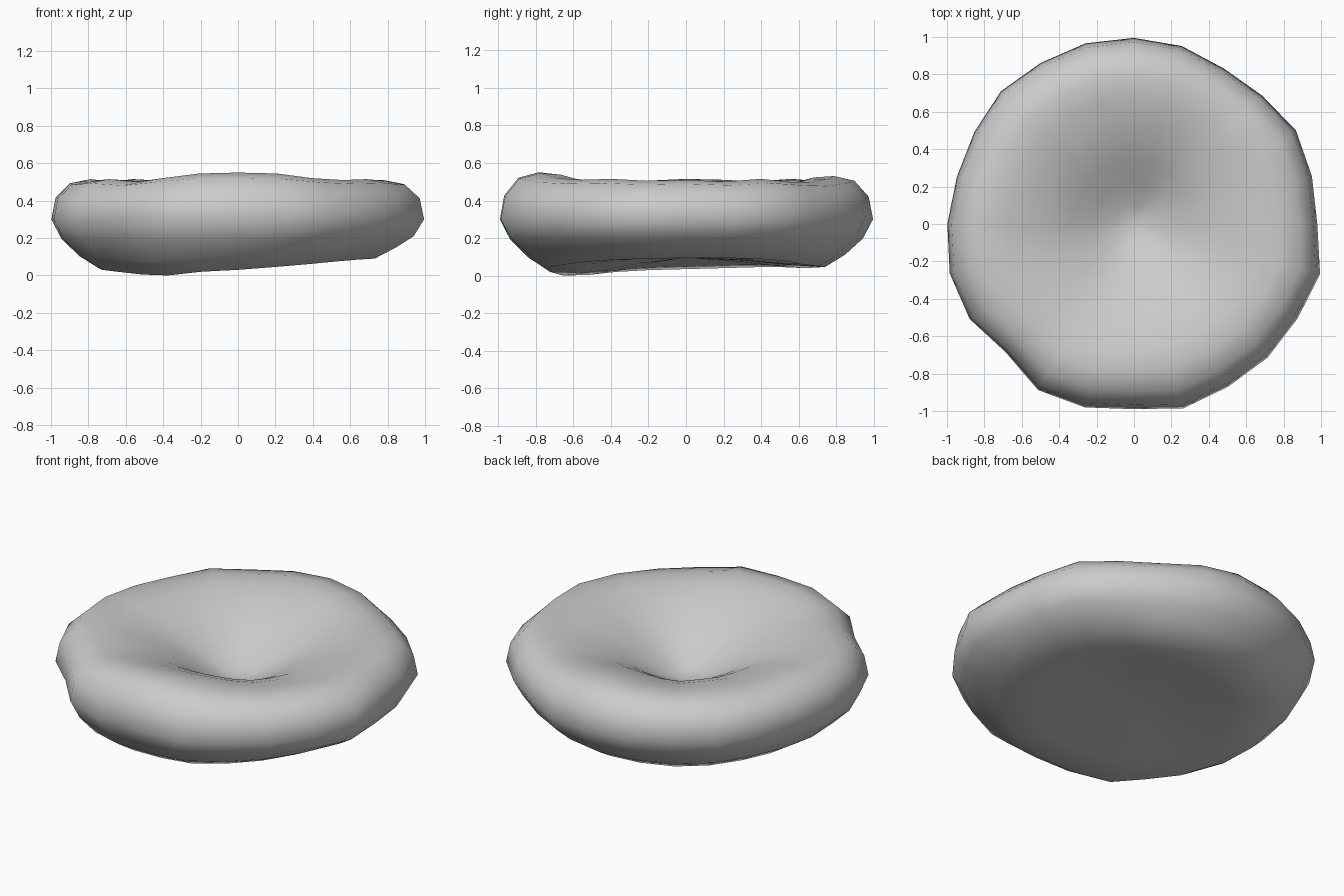
import bpy, bmesh, math

N = 24
# outline radius every 15 degrees, counter-clockwise from +x
outline = [.98, .985, 1.0, .97, .96, .985, .995, 1.0, .995, 1.005, .985, .98,
           .998, 1.02, 1.015, .97, 1.025, 1.015, .99, 1.02, 1.005, 1.01, 1.01, 1.03]
# rim crest height every 15 degrees
crest = [.51, .50, .515, .50, .495, .515, .53, .52, .505, .515, .50, .51,
         .515, .505, .515, .50, .52, .545, .55, .545, .52, .51, .515, .505]
# height of the underside edge every 15 degrees
base = [.095, .095, .09, .08, .06, .05, .045, .045, .04, .045, .045, .04,
        .035, .03, .02, .005, .0, .02, .03, .045, .06, .075, .085, .09]

# cross-section: radius factor, height, weight of crest, weight of base edge
profile = [
    (.28, .085, 0, .35), (.54, .065, 0, .75), (.74, .055, 0, 1), (.85, .12, 0, .8),
    (.945, .20, 0, .25), (1.0, .30, 0, 0), (.977, .415, .3, 0), (.90, .493, .8, 0),
    (.79, .515, 1, 0), (.68, .505, .9, 0), (.56, .475, .7, 0), (.44, .432, .5, 0),
    (.33, .378, .3, 0), (.21, .308, .2, 0), (.10, .255, .1, 0),
]

bm = bmesh.new()
rings = []
for f, z, top, low in profile:
    ring = []
    for i in range(N):
        a = math.tau * i / N
        # the irregular outline fades out towards the middle
        r = f * (1 + (outline[i] - 1) * f)
        h = z + top * (crest[i] - .515) + low * (base[i] - .055)
        # soft radial creases in the dish
        if top and f < .7:
            h += .008 * math.sin(5 * a + 1) * f / .7
        ring.append(bm.verts.new((r * math.cos(a), r * math.sin(a), h)))
    rings.append(ring)

# skin between neighbouring rings
for lo, hi in zip(rings, rings[1:]):
    for i in range(N):
        j = (i + 1) % N
        bm.faces.new((lo[i], lo[j], hi[j], hi[i]))

# gathered centre points, under and on top
under = bm.verts.new((0, 0, .095))
dimple = bm.verts.new((0, 0, .23))
for i in range(N):
    j = (i + 1) % N
    bm.faces.new((under, rings[0][j], rings[0][i]))
    bm.faces.new((dimple, rings[-1][i], rings[-1][j]))
bmesh.ops.recalc_face_normals(bm, faces=bm.faces)
for f in bm.faces:
    f.smooth = True

mesh = bpy.data.meshes.new("cushion")
bm.to_mesh(mesh)
bm.free()
cushion = bpy.data.objects.new("cushion", mesh)
bpy.context.collection.objects.link(cushion)
